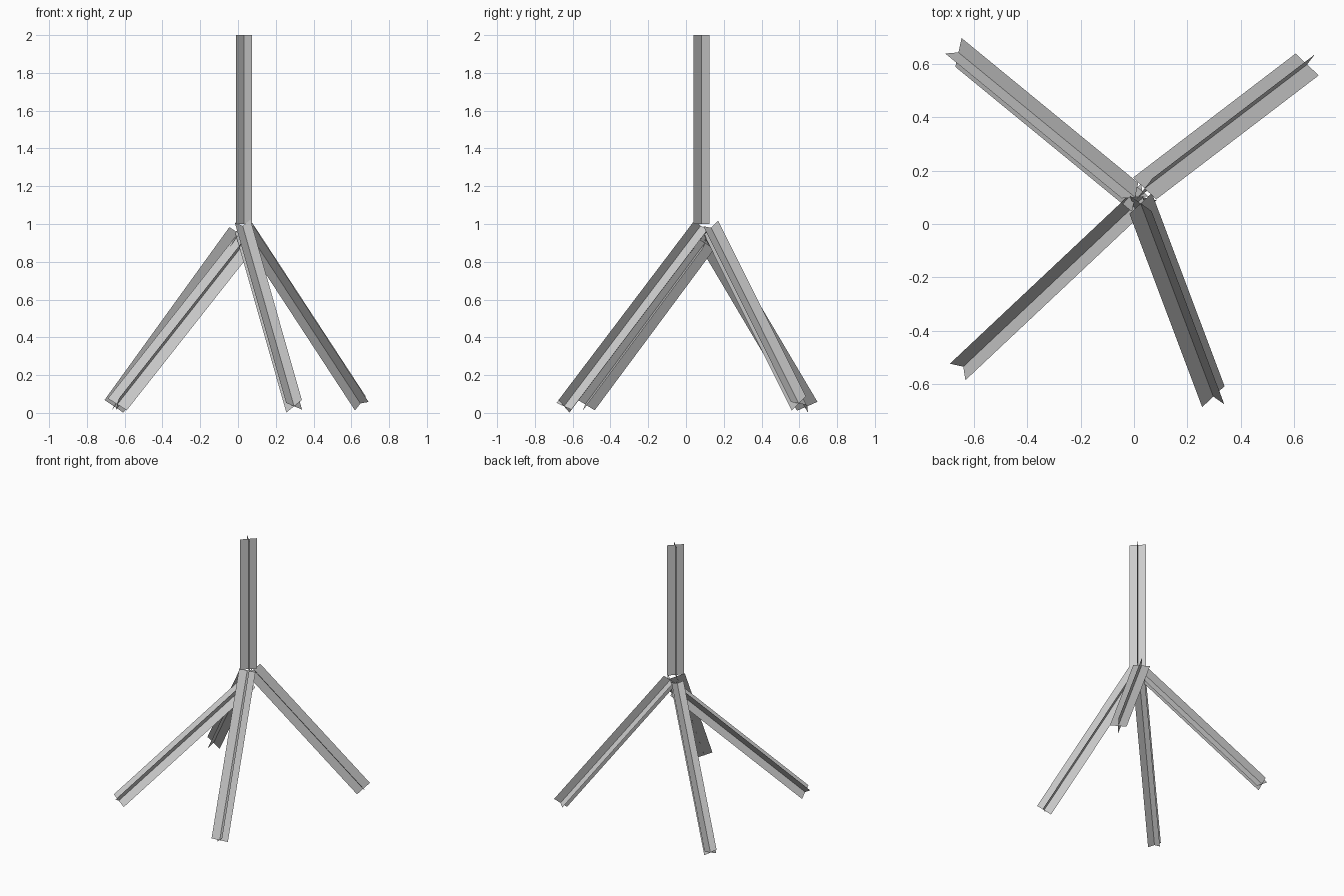
import bpy, bmesh, math
from mathutils import Vector

cube = bpy.data.objects.get("Cube")
if cube:
    bpy.data.objects.remove(cube)

# One plain grey for every stick
grey = bpy.data.materials.new("stick_grey")
grey.use_nodes = True
colour = (0.6, 0.6, 0.6, 1)
grey.diffuse_color = colour
grey.node_tree.nodes["Principled BSDF"].inputs["Base Color"].default_value = colour

HALF_WIDTH = 0.06


def crossed_stick(name, top, foot, roll):
    """Two flat strips crossing at right angles along the line top-foot.
    roll is measured in degrees from the horizontal side direction."""
    top, foot = Vector(top), Vector(foot)
    down = (foot - top).normalized()
    side = Vector((0, 0, 1)).cross(down)
    if side.length < 0.01:
        side = Vector((1, 0, 0))
    side.normalize()
    up = down.cross(side).normalized()
    if up.z < 0:
        up.negate()
    bm = bmesh.new()
    for turn in (0, 90):
        angle = math.radians(roll + turn)
        arm = (side * math.cos(angle) + up * math.sin(angle)) * HALF_WIDTH
        corners = (top - arm, top + arm, foot + arm, foot - arm)
        bm.faces.new([bm.verts.new(c) for c in corners])
    mesh = bpy.data.meshes.new(name)
    bm.to_mesh(mesh)
    bm.free()
    mesh.materials.append(grey)
    obj = bpy.data.objects.new(name, mesh)
    bpy.context.collection.objects.link(obj)
    return obj


# Upright pole and the four splayed legs
crossed_stick("upright_pole", (0.033, 0.082, 2.0), (0.033, 0.082, 1.0), 45)
crossed_stick("front_right_leg", (0.035, 0.10, 0.90), (-0.639, -0.534, 0.045), 45)
crossed_stick("front_left_leg", (0.025, 0.077, 0.99), (0.297, -0.646, 0.035), 62)
crossed_stick("back_left_leg", (0.04, 0.133, 0.98), (0.648, 0.597, 0.05), -12)
crossed_stick("back_right_leg", (0.004, 0.10, 0.95), (-0.657, 0.642, 0.035), 55)
